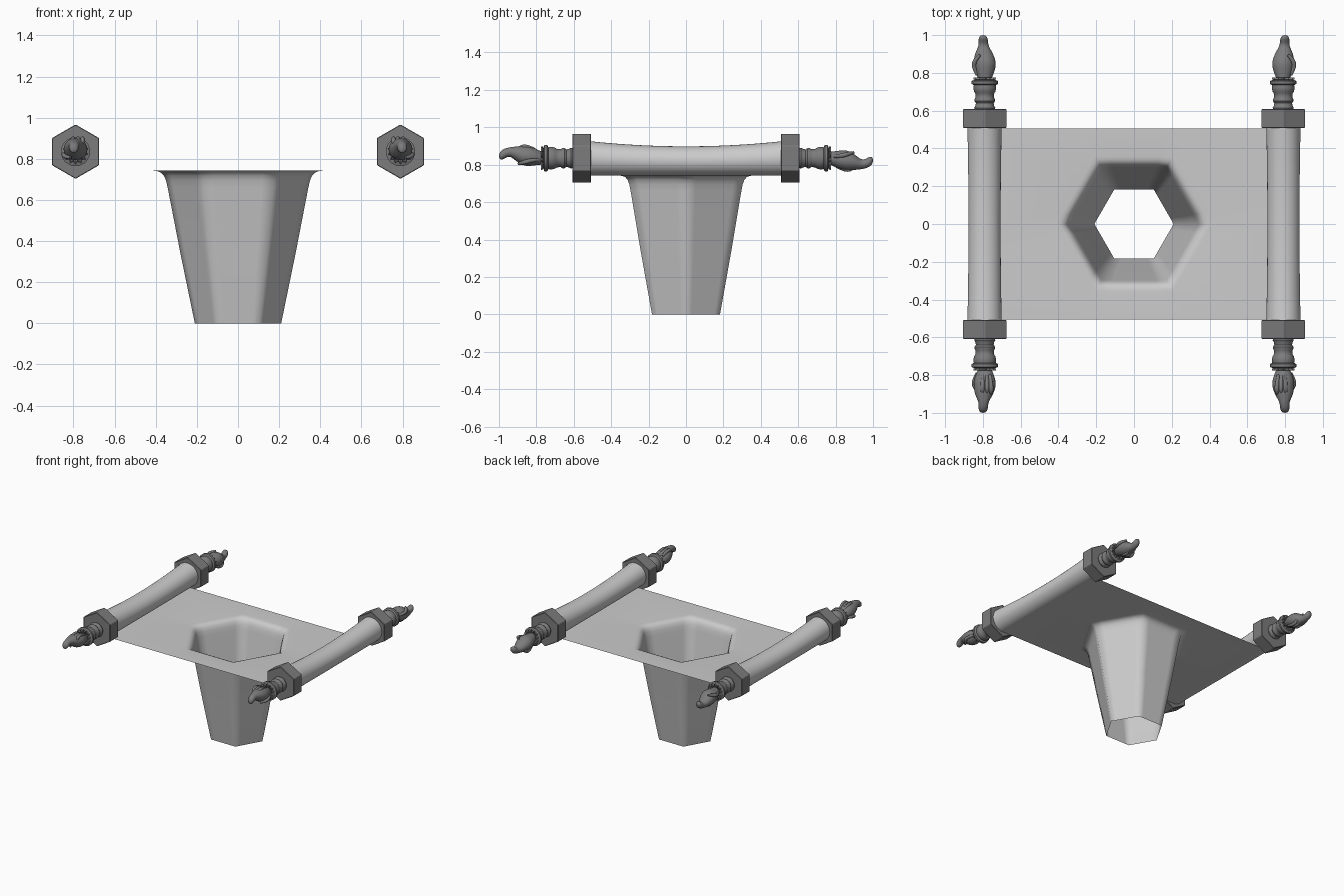
import bpy, bmesh
from math import sin, cos, pi, atan2
from mathutils import Vector, Matrix

if "Cube" in bpy.data.objects:
    bpy.data.objects.remove(bpy.data.objects["Cube"])

dark = bpy.data.materials.new("dark_metal")
dark.diffuse_color = (0.2, 0.2, 0.2, 1)
dark.use_nodes = True
dark.node_tree.nodes["Principled BSDF"].inputs["Base Color"].default_value = dark.diffuse_color


def finish(bm, name, angle=None, mat=None, fix=True):
    if fix:
        bmesh.ops.recalc_face_normals(bm, faces=bm.faces[:])
    me = bpy.data.meshes.new(name)
    bm.to_mesh(me)
    bm.free()
    ob = bpy.data.objects.new(name, me)
    bpy.context.collection.objects.link(ob)
    if mat:
        me.materials.append(mat)
    if angle:
        bpy.ops.object.select_all(action='DESELECT')
        ob.select_set(True)
        bpy.context.view_layer.objects.active = ob
        bpy.ops.object.shade_smooth_by_angle(angle=angle)
    return ob


def loft(bm, rings, closed=True, caps=False):
    rows = [[bm.verts.new(p) for p in ring] for ring in rings]
    n = len(rows[0])
    for a, b in zip(rows, rows[1:]):
        for i in range(n if closed else n - 1):
            j = (i + 1) % n
            bm.faces.new((a[i], a[j], b[j], b[i]))
    if caps:
        bm.faces.new(rows[0])
        bm.faces.new(rows[-1])


# --- sheet with hexagonal funnel: hex rings, fillet, then rectangle border
SEG, TOP, HX, HY = 6, 0.742, 0.79, 0.505


def hexring(r, z):
    c = [Vector((r * cos(k * pi / 3), r * sin(k * pi / 3), z)) for k in range(6)]
    return [c[k].lerp(c[(k + 1) % 6], s / SEG) for k in range(6) for s in range(SEG)]


border = []
for p in hexring(1, TOP):
    s = min(HX / max(abs(p.x), 1e-6), HY / max(abs(p.y), 1e-6))
    border.append(Vector((p.x * s, p.y * s, TOP)))
for sx in (-1, 1):
    for sy in (-1, 1):
        corner = Vector((sx * HX, sy * HY, TOP))
        k = min(range(len(border)), key=lambda i: (border[i] - corner).length)
        border[k] = corner
profile = [(0.21, 0), (0.28, 0.34), (0.342, 0.66), (0.350, 0.695),
           (0.360, 0.718), (0.374, 0.733), (0.392, 0.740), (0.412, TOP)]
bm = bmesh.new()
loft(bm, [hexring(r, z) for r, z in profile] + [border])
sheet = finish(bm, "sheet_with_funnel", 1.13, fix=False)

# --- rolled sheet ends: spirals pinched slightly in the middle
for side in (-1, 1):
    bm = bmesh.new()
    rows = []
    for j in range(25):
        y = -0.515 + 1.03 * j / 24
        t = (y / 0.515) ** 2
        rx, rz = 0.087 + 0.006 * t, 0.079 + 0.014 * t
        row = []
        for i in range(61):
            a = -pi / 2 + 2.5 * pi * i / 60
            k = 1 - 0.06 * i / 60
            row.append((side * (0.79 + rx * k * cos(a)), y, TOP + rz + rz * k * sin(a)))
        rows.append(row)
    loft(bm, rows, closed=False)
    finish(bm, "roll", 0.7)

# --- end fittings, built along +y from the roll axis
COLLAR = [(0.60, 0.05), (0.615, 0.056), (0.625, 0.05), (0.64, 0.047), (0.65, 0.054),
          (0.66, 0.054), (0.67, 0.048), (0.69, 0.049), (0.70, 0.056), (0.72, 0.061),
          (0.735, 0.058), (0.742, 0.07), (0.757, 0.071), (0.762, 0.058), (0.765, 0.03)]
# hand sections: x, y, z, half width, half height
HAND = [(0, .755, 0, .034, .034), (0, .775, 0, .038, .036), (0, .80, -.006, .050, .044),
        (0, .83, -.010, .059, .053), (0, .86, -.012, .060, .056), (.003, .89, -.018, .053, .048),
        (.005, .915, -.026, .042, .036), (.006, .935, -.033, .031, .027),
        (.007, .955, -.032, .025, .024), (.008, .975, -.022, .026, .028),
        (.009, .99, -.015, .022, .025), (.009, 1.0, -.011, .010, .012)]


def ring(y, rx, rz, n, cx=0, cz=0, wave=0.0):
    out = []
    for i in range(n):
        a = 2 * pi * i / n
        w = 1 + wave * (1 if i % 2 else -1)
        out.append((cx + rx * w * cos(a), y, cz + rz * w * sin(a)))
    return out


def fitting(side, end):
    place = Matrix.Translation((side * 0.79, 0, 0.835))
    if end < 0:
        place = place @ Matrix.Rotation(pi, 4, 'X')

    def put(ob):
        ob.matrix_world = place

    # hexagonal nut
    bm = bmesh.new()
    hexa = [[(0.132 * sin(k * pi / 3), y, 0.132 * cos(k * pi / 3)) for k in range(6)]
            for y in (0.508, 0.608)]
    loft(bm, hexa, caps=True)
    bmesh.ops.bevel(bm, geom=bm.edges[:], offset=0.003, segments=1, affect='EDGES')
    put(finish(bm, "hex_nut", None, dark))

    # turned collar
    bm = bmesh.new()
    loft(bm, [ring(y, r, r, 32) for y, r in COLLAR], caps=True)
    put(finish(bm, "collar", 0.6, dark))

    # pleated cuff
    bm = bmesh.new()
    loft(bm, [ring(.758, .042, .042, 28), ring(.766, .055, .055, 28, wave=.12),
              ring(.776, .052, .052, 28, wave=.2), ring(.768, .036, .036, 28)])
    put(finish(bm, "cuff", None, dark))

    # hand with pointing finger
    bm = bmesh.new()
    loft(bm, [ring(y, w, h, 16, side * x, z) for x, y, z, w, h in HAND], caps=True)
    hand = finish(bm, "hand", 1.4, dark)
    hand.modifiers.new("smooth", 'SUBSURF').levels = 1
    put(hand)

    # curled fingers and thumb
    paths = [[(o * .8, .80, -.040), (o, .85, -.066), (o, .895, -.055), (o * .9, .90, -.028)]
             for o in (-.034, -.012, .012)]
    paths.append([(.040, .79, .010), (.060, .83, .012), (.052, .87, .024), (.025, .895, .030)])
    for path in paths:
        cu = bpy.data.curves.new("curled_finger", 'CURVE')
        cu.dimensions = '3D'
        cu.bevel_depth = 0.012
        cu.bevel_resolution = 3
        cu.use_fill_caps = True
        sp = cu.splines.new('NURBS')
        sp.points.add(3)
        for pt, p, r in zip(sp.points, path, (.7, 1, 1, .6)):
            pt.co = (side * p[0], p[1], p[2], 1)
            pt.radius = r
        sp.order_u = 3
        sp.use_endpoint_u = True
        sp.resolution_u = 5
        cu.materials.append(dark)
        ob = bpy.data.objects.new("curled_finger", cu)
        bpy.context.collection.objects.link(ob)
        put(ob)


for side in (-1, 1):
    for end in (-1, 1):
        fitting(side, end)
